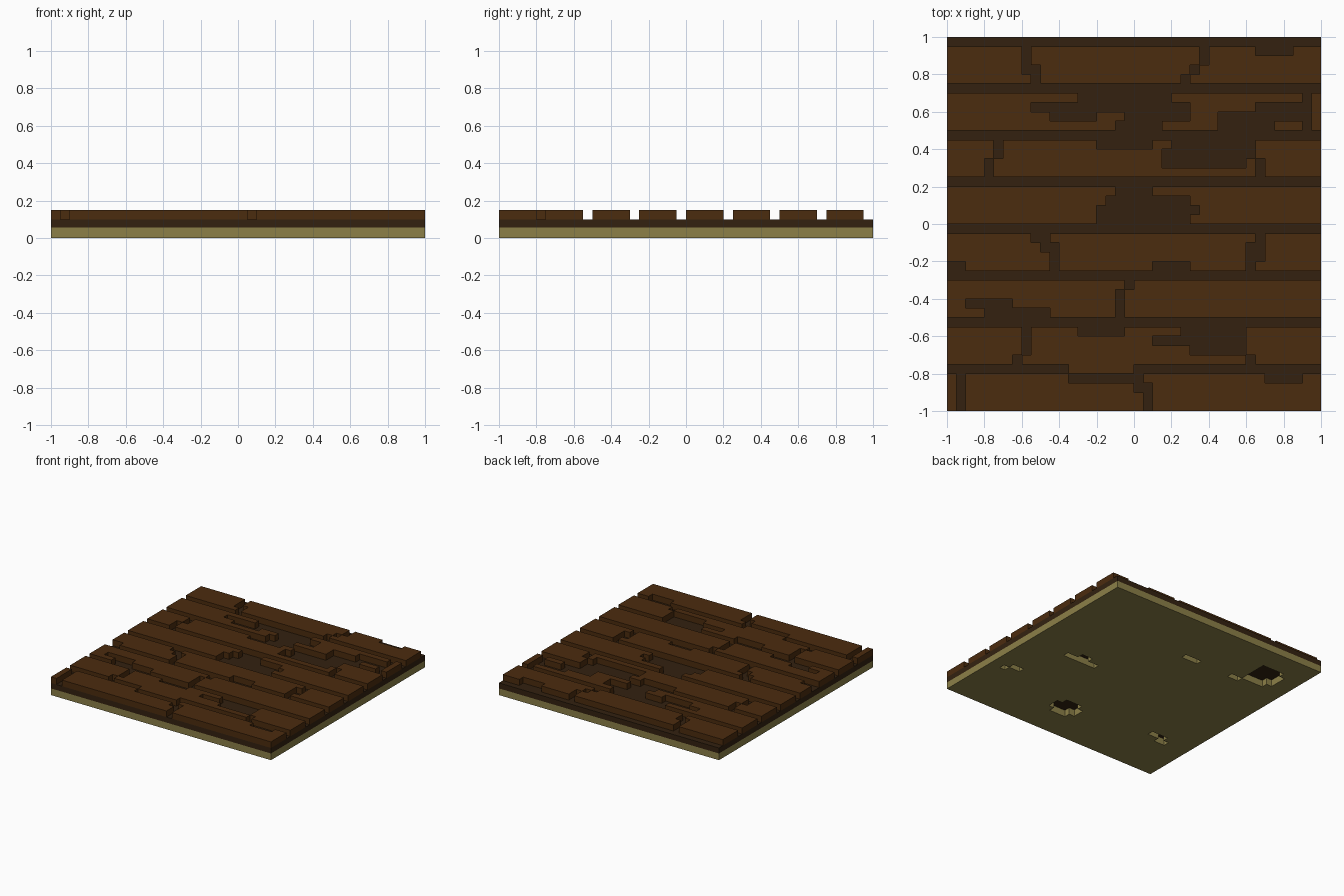
import bpy, bmesh, math

cube = bpy.data.objects.get("Cube")
if cube:
    bpy.data.objects.remove(cube, do_unlink=True)

CELL = 0.05      # modelling grid
HALF = 20        # half width of the tile, in cells
Z_BACK, Z_BED, Z_TOP = 0.055, 0.10, 0.15


def material(name, rgb):
    m = bpy.data.materials.new(name)
    m.use_nodes = True
    m.diffuse_color = (*rgb, 1)
    bsdf = m.node_tree.nodes["Principled BSDF"]
    bsdf.inputs["Base Color"].default_value = (*rgb, 1)
    bsdf.inputs["Roughness"].default_value = 0.9
    return m


WOOD = material("brown wood", (0.071, 0.025, 0.0045))
DARK = material("dark brown wood", (0.033, 0.0155, 0.005))
KHAKI = material("khaki backing", (0.262, 0.216, 0.065))


def cells(x0, x1, y0, y1):
    return {(x, y) for x in range(x0, x1) for y in range(y0, y1)}


def slab(name, filled, z0, z1, mat):
    """Extrude a set of grid cells into a flat-sided slab."""
    bm = bmesh.new()
    verts = {}

    def vert(x, y):
        if (x, y) not in verts:
            verts[x, y] = bm.verts.new((x * CELL, y * CELL, z0))
        return verts[x, y]

    for x, y in sorted(filled):
        bm.faces.new([vert(x, y), vert(x, y + 1), vert(x + 1, y + 1), vert(x + 1, y)])
    # keep the bottom faces, raise a copy as the top
    ext = bmesh.ops.extrude_face_region(bm, geom=bm.faces[:], use_keep_orig=True)
    for v in ext["geom"]:
        if isinstance(v, bmesh.types.BMVert):
            v.co.z = z1
    bmesh.ops.recalc_face_normals(bm, faces=bm.faces[:])
    bmesh.ops.dissolve_limit(bm, angle_limit=math.radians(1),
                             verts=bm.verts[:], edges=bm.edges[:])
    me = bpy.data.meshes.new(name)
    bm.to_mesh(me)
    bm.free()
    me.materials.append(mat)
    ob = bpy.data.objects.new(name, me)
    bpy.context.collection.objects.link(ob)
    return ob


def plank_row(name, y, cuts, extra=()):
    """A four-cell-wide course of boards; cuts are x0, x1, y0, y1 from its lower edge."""
    filled = cells(-HALF, HALF, y, y + 4)
    for x0, x1, y0, y1 in cuts:
        filled -= cells(x0, x1, y + y0, y + y1)
    for x0, x1, y0, y1 in extra:
        filled |= cells(x0, x1, y + y0, y + y1)
    slab(name, filled, Z_BED, Z_TOP, WOOD)


# Backing sheet with worn holes
backing = cells(-HALF, HALF, -HALF, HALF)
for hole in [(1, 4, -15, -11), (0, 5, -14, -12),
             (-16, -12, 11, 16), (-17, -13, 12, 15), (-12, -10, 10, 11),
             (7, 13, -1, 0), (9, 11, 0, 1), (-4, -1, 10, 11),
             (17, 18, -10, -9), (15, 17, -9, -8),
             (-15, -12, -11, -10), (-16, -14, -12, -11)]:
    backing -= cells(*hole)
slab("backing_sheet", backing, 0, Z_BACK, KHAKI)

# Dark bed under the boards
slab("plank_bed", cells(-HALF, HALF, -HALF, HALF), Z_BACK, Z_BED, DARK)

# Board courses, back to front, with stepped joints and broken patches
plank_row("plank_row_1", 15, [
    (-12, -11, 1, 4), (-11, -10, 0, 2),
    (7, 8, 2, 4), (6, 7, 1, 2), (5, 6, 0, 1),
    (13, 17, 3, 4)])
plank_row("plank_row_2", 10, [
    (-6, 4, 3, 4), (-11, 6, 2, 3), (-9, -4, 1, 2), (-1, 6, 1, 2), (-2, 3, 0, 1),
    (13, 19, 2, 3), (9, 19, 1, 2), (9, 15, 0, 1), (18, 19, 0, 4)])
plank_row("plank_row_3", 5, [
    (-15, -14, 2, 4), (-16, -15, 0, 2), (-4, 2, 3, 4),
    (4, 13, 3, 4), (3, 13, 2, 3), (3, 12, 1, 2), (13, 14, 0, 2)])
plank_row("plank_row_4", 0, [
    (-2, 2, 3, 4), (-3, 6, 2, 3), (-4, 7, 1, 2), (-4, 6, 0, 1)])
plank_row("plank_row_5", -5, [
    (-11, -9, 3, 4), (-10, -8, 2, 3), (-9, -8, 0, 2),
    (-20, -18, 0, 1), (2, 6, 0, 1), (12, 13, 0, 3), (13, 14, 1, 4)])
plank_row("plank_row_6", -10, [
    (-1, 0, 3, 4), (-2, -1, 0, 3),
    (-18, -13, 1, 2), (-16, -9, 0, 1)])
plank_row("plank_row_7", -15, [
    (-12, -11, 1, 4), (-13, -12, 0, 1), (-6, -1, 3, 4),
    (5, 12, 3, 4), (2, 12, 2, 3), (6, 12, 1, 2), (12, 13, 0, 1)])
plank_row("plank_row_8", -20, [
    (-19, -18, 0, 4), (-7, 1, 3, 4), (0, 1, 2, 4), (1, 2, 0, 3),
    (14, 18, 3, 4)], extra=[(-7, 0, 4, 5)])
